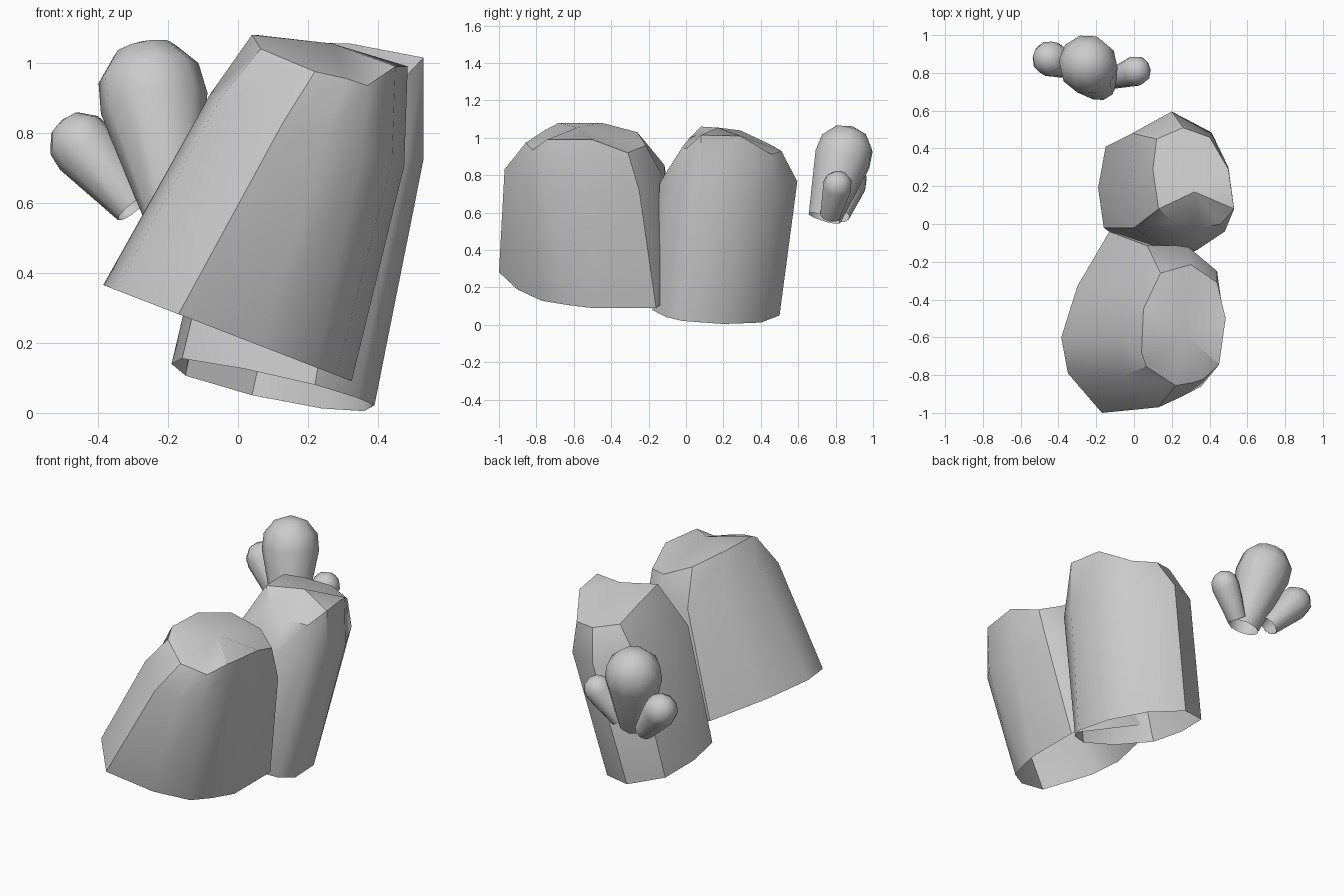
import bpy, bmesh, math
from mathutils import Vector

if "Cube" in bpy.data.objects:
    bpy.data.objects.remove(bpy.data.objects["Cube"])


def loft(name, rings, tip, angle):
    """Skin a stack of equal rings and close the end with a fan; base stays open."""
    bm = bmesh.new()
    loops = [[bm.verts.new(p) for p in ring] for ring in rings]
    end = bm.verts.new(tip)
    n = len(loops[0])
    for k in range(n):
        j = (k + 1) % n
        for a, b in zip(loops, loops[1:]):
            bm.faces.new((a[k], a[j], b[j], b[k]))
        bm.faces.new((loops[-1][k], loops[-1][j], end))
    bmesh.ops.recalc_face_normals(bm, faces=bm.faces)
    me = bpy.data.meshes.new(name)
    bm.to_mesh(me)
    bm.free()
    ob = bpy.data.objects.new(name, me)
    bpy.context.collection.objects.link(ob)
    bpy.ops.object.select_all(action='DESELECT')
    bpy.context.view_layer.objects.active = ob
    ob.select_set(True)
    bpy.ops.object.shade_smooth_by_angle(angle=math.radians(angle))


def on_plane(points, a, b, c):
    """Lift 2D points onto the plane z = a + b*x + c*y."""
    return [(x, y, a + b * x + c * y) for x, y in points]


def lobe(name, start, end, r0, r1, sides=10, arcs=3):
    """Tapered stem with a rounded end; end is the centre of the rounding."""
    start, end = Vector(start), Vector(end)
    length = (end - start).length
    rot = (end - start).to_track_quat('Z', 'Y')
    tilt = -math.asin((r1 - r0) / length)
    prof = [(r0, 0)]
    for i in range(arcs):
        t = tilt + (math.pi / 2 - tilt) * i / arcs
        prof.append((r1 * math.cos(t), length + r1 * math.sin(t)))
    rings = [[start + rot @ Vector((r * math.cos(k * math.tau / sides),
                                    r * math.sin(k * math.tau / sides), h))
              for k in range(sides)] for r, h in prof]
    loft(name, rings, start + rot @ Vector((0, 0, length + r1)), 45)


# Large front boulder: leaning open base, shoulder, faceted top
front_base = [(-.385, -.60), (-.35, -.79), (-.17, -1.0), (.07, -.90), (.225, -.77),
              (.28, -.64), (.325, -.50), (.325, -.16), (.29, -.14), (-.13, -.04), (-.30, -.33)]
front_shoulder = [(-.08, -.60), (-.05, -.80), (.13, -.97), (.25, -.915), (.355, -.86),
                  (.44, -.745), (.475, -.50), (.44, -.25), (.28, -.115), (.07, -.115), (-.02, -.33)]
front_top = [(.04, -.68, 1.08), (.065, -.755, 1.04), (.22, -.855, .975), (.31, -.84, .955),
             (.37, -.82, .935), (.45, -.745, .99), (.485, -.50, .99), (.44, -.31, .92),
             (.30, -.215, .96), (.14, -.26, 1.03), (.05, -.45, 1.08)]
loft("front_boulder", [on_plane(front_base, .216, -.387, 0),
                       on_plane(front_shoulder, .88, -.37, 0), front_top],
     (.27, -.58, 1.055), 36)

# Rear boulder
rear_base = [(-.19, .19), (-.16, -.02), (.02, -.15), (.22, -.18), (.34, -.11),
             (.39, -.02), (.36, .20), (.24, .40), (.04, .50), (-.15, .41)]
rear_shoulder = [(-.03, .19), (.0, -.02), (.16, -.12), (.33, -.14), (.48, -.04),
                 (.53, .08), (.50, .30), (.41, .485), (.20, .595), (-.01, .48)]
rear_top = [(.10, .29, 1.04), (.13, .08, 1.06), (.20, .02, 1.0), (.34, -.02, .95),
            (.46, .0, .94), (.53, .08, 1.015), (.50, .29, 1.01), (.40, .46, .91),
            (.26, .51, .93), (.12, .45, .965)]
loft("rear_boulder", [on_plane(rear_base, .114, -.243, -.108),
                      on_plane(rear_shoulder, .81, -.16, -.02), rear_top],
     (.32, .17, 1.055), 36)

# Budding cluster behind the boulders
lobe("main_lobe", (-.18, .74, .57), (-.245, .845, .913), .09, .158)
lobe("left_lobe", (-.30, .82, .585), (-.445, .875, .765), .055, .095)
lobe("right_lobe", (-.11, .77, .585), (.01, .81, .745), .055, .08)
